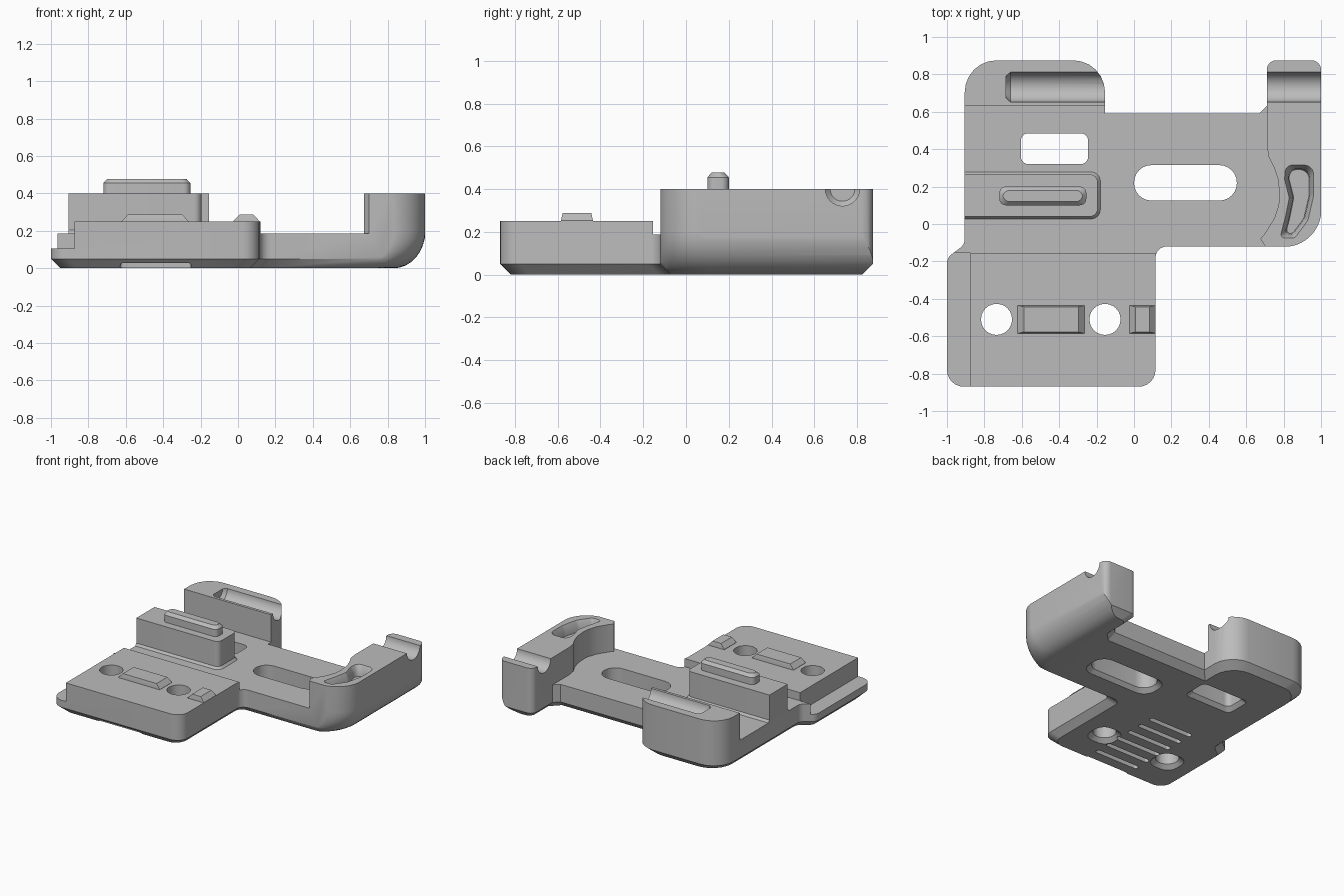
import bpy, bmesh, math
from mathutils import Vector

if "Cube" in bpy.data.objects:
    bpy.data.objects.remove(bpy.data.objects["Cube"], do_unlink=True)

grey = bpy.data.materials.new("light_grey")
grey.use_nodes = True
COLOUR = (0.5, 0.5, 0.5, 1)
grey.diffuse_color = COLOUR
grey.node_tree.nodes["Principled BSDF"].inputs["Base Color"].default_value = COLOUR


def outline(corners, inset=0.0, steps=6):
    """Counter-clockwise corners (x, y, radius), inset and then rounded."""
    n = len(corners)
    pts = [Vector(c[:2]) for c in corners]
    moved = []
    for i in range(n):
        a = (pts[i] - pts[i - 1]).normalized()
        b = (pts[(i + 1) % n] - pts[i]).normalized()
        na, nb = Vector((-a.y, a.x)), Vector((-b.y, b.x))
        moved.append(pts[i] + (na + nb) * (inset / (1 + na.dot(nb))))
    result = []
    for i in range(n):
        p, r = moved[i], corners[i][2]
        if r == 0:
            result.append(p)
            continue
        u = (moved[i - 1] - p).normalized()
        v = (moved[(i + 1) % n] - p).normalized()
        half = u.angle(v) / 2
        centre = p + (u + v).normalized() * (r / math.sin(half))
        start = p + u * (r / math.tan(half)) - centre
        end = p + v * (r / math.tan(half)) - centre
        sweep = start.angle(end)
        for k in range(steps + 1):
            t = k / steps
            result.append(centre + (start * math.sin((1 - t) * sweep)
                                    + end * math.sin(t * sweep)) / math.sin(sweep))
    return result


def rect(x0, x1, y0, y1, r=0.0):
    return [(x0, y0, r), (x1, y0, r), (x1, y1, r), (x0, y1, r)]


def loft(name, layers):
    """Solid through stacked outlines, given as (z, points)."""
    bm = bmesh.new()
    rings = [[bm.verts.new((p[0], p[1], z)) for p in pts] for z, pts in layers]
    bm.faces.new(rings[0][::-1])
    bm.faces.new(rings[-1])
    n = len(rings[0])
    for low, high in zip(rings, rings[1:]):
        for i in range(n):
            j = (i + 1) % n
            bm.faces.new((low[i], low[j], high[j], high[i]))
    bmesh.ops.recalc_face_normals(bm, faces=bm.faces)
    mesh = bpy.data.meshes.new(name)
    bm.to_mesh(mesh)
    bm.free()
    obj = bpy.data.objects.new(name, mesh)
    mesh.materials.append(grey)
    bpy.context.collection.objects.link(obj)
    return obj


def prism(name, corners, z0, z1):
    return loft(name, [(z0, outline(corners)), (z1, outline(corners))])


# Body: one full-height outline with a chamfered underside
plan = [(-1, -0.87, .09), (.115, -0.87, .09), (.115, -0.12, .06), (1, -0.12, .17),
        (1, .875, .05), (.71, .875, .05), (.71, .63, 0), (.67, .59, 0),
        (-.155, .59, 0), (-.155, .875, .17), (-.905, .875, .17),
        (-.905, -.11, .06), (-1, -.18, .06)]
body = loft("body", [(0, outline(plan, .05)), (.05, outline(plan)), (.4, outline(plan))])
helpers = []


def cut(tool, operation='DIFFERENCE'):
    tool.hide_render = True
    mod = body.modifiers.new(tool.name, 'BOOLEAN')
    mod.operation, mod.solver, mod.object = operation, 'EXACT', tool
    helpers.append(tool)


# Rounded outer flank and front corner of the side grip
layers = []
for k in range(9):
    a = math.pi / 2 * k / 8
    xo = .832 + .17 * math.sin(a)
    corners = [(-3, -3, 0), (.5, -3, 0), (.5, -.123, 0),
               (xo, -.123, .2 + .07 * (1 - math.sin(a))), (xo, 3, 0), (-3, 3, 0)]
    layers.append((.2 * (1 - math.cos(a)), outline(corners, steps=10)))
layers.insert(0, (-.2, layers[0][1]))
layers.append((1, layers[-1][1]))
cut(loft("flank_rounding", layers), 'INTERSECT')

# Stepped levels: front deck, side ledge, central pocket
cut(prism("deck_cut", rect(-2, .5, -2, -.14), .25, 1))
cut(prism("ledge_cut", rect(-2, -.875, -2, -.155), .105, 1))
grip_wall = [(.7, -.115), (.675, -.08), (.7, -.05), (.75, .03), (.773, .1), (.778, .16),
             (.77, .24), (.75, .3), (.72, .36), (.71, .42)]
pocket = [(-2, -.155, 0), (.7, -.155, 0)] + [(x, y, 0) for x, y in grip_wall]
pocket += [(.71, .72, 0), (-.1, .72, 0), (-.1, .63, 0), (-2, .63, 0)]
cut(prism("pocket_cut", pocket, .187, 1))

# Through slots and holes, flared at the underside
openings = {"square_slot": rect(-.605, -.245, .32, .485, .04),
            "long_slot": rect(0, .55, .125, .315, .094),
            "left_hole": rect(-.818, -.652, -.593, -.427, .082),
            "right_hole": rect(-.238, -.072, -.593, -.427, .082)}
for name, shape in openings.items():
    wide, tight = outline(shape, -.025), outline(shape)
    cut(loft(name, [(-.1, wide), (0, wide), (.03, tight), (.7, tight)]))

# Underside grip grooves
for i in range(7):
    y = -.83 + i * .118
    cut(prism("groove", rect(-.63, -.25, y - .019, y + .019, .018), -.1, .03))

# Curved finger recess on top of the grip
recess = [(.78, -.075, .02), (.86, -.075, .03), (.93, .02, .05), (.96, .15, .05),
          (.96, .315, .05), (.81, .315, .04), (.805, .24, .03), (.83, .14, .05), (.81, .04, .05)]
cut(loft("recess", [(.32, outline(recess, .024)), (.36, outline(recess, .02)),
                    (.4, outline(recess)), (.5, outline(recess))]))


# Round channels along x in both rear blocks
def channel(name, x0, x1, taper):
    ring = [(math.cos(k * math.pi / 16), math.sin(k * math.pi / 16)) for k in range(32)]
    stations = [(x0, .08 - taper), (x0 + .025, .08), (x1, .08)]
    tool = loft(name, [(x, [(c * r, s * r) for c, s in ring]) for x, r in stations])
    for v in tool.data.vertices:
        x, y, z = v.co.z, v.co.x, v.co.y
        v.co = (x, .732 + y, .401 + z)
    bm = bmesh.new()
    bm.from_mesh(tool.data)
    bmesh.ops.recalc_face_normals(bm, faces=bm.faces)
    bm.to_mesh(tool.data)
    bm.free()
    cut(tool)


channel("left_channel", -.685, .1, .022)
channel("right_channel", .5, 1.3, 0)

# Bake the cuts and remove the cutters
bpy.context.view_layer.update()
graph = bpy.context.evaluated_depsgraph_get()
baked = bpy.data.meshes.new_from_object(body.evaluated_get(graph))
body.modifiers.clear()
body.data = baked
body.data.materials.clear()
body.data.materials.append(grey)
for tool in helpers:
    bpy.data.objects.remove(tool, do_unlink=True)

# Cross rib with a small foot fillet, and the key on top
rib = loft("cross_rib", [(.15, outline(rect(-.905, -.18, .027, .278, .05))),
                         (.187, outline(rect(-.905, -.18, .027, .278, .05))),
                         (.205, outline(rect(-.905, -.195, .04, .265, .04))),
                         (.4, outline(rect(-.905, -.195, .04, .265, .04)))])
for v in rib.data.vertices:
    # square off the end that is flush with the body side
    if v.co.x < -.84:
        v.co.x = -.905
        mid = .1525
        v.co.y = mid + math.copysign(.1255 if v.co.z < .19 else .1125, v.co.y - mid)
bm = bmesh.new()
bm.from_mesh(rib.data)
bmesh.ops.remove_doubles(bm, verts=bm.verts, dist=.0005)
bm.to_mesh(rib.data)
bm.free()

key = rect(-.72, -.255, .1, .2, .035)
top_key = loft("top_key", [(.38, outline(key)), (.455, outline(key)), (.477, outline(key, .02))])

# Wedge-ended locating pads on the front deck
parts = [body, rib, top_key]
for name, x0, x1 in (("long_pad", -.622, -.265), ("short_pad", -.025, .115)):
    low = outline(rect(x0, x1, -.585, -.435))
    high = outline(rect(x0 + .033, x1 - .033, -.577, -.443))
    parts.append(loft(name, [(.23, low), (.252, low), (.287, high)]))

bpy.ops.object.select_all(action='DESELECT')
for obj in parts:
    obj.select_set(True)
bpy.context.view_layer.objects.active = body
bpy.ops.object.shade_smooth_by_angle(angle=math.radians(30))
